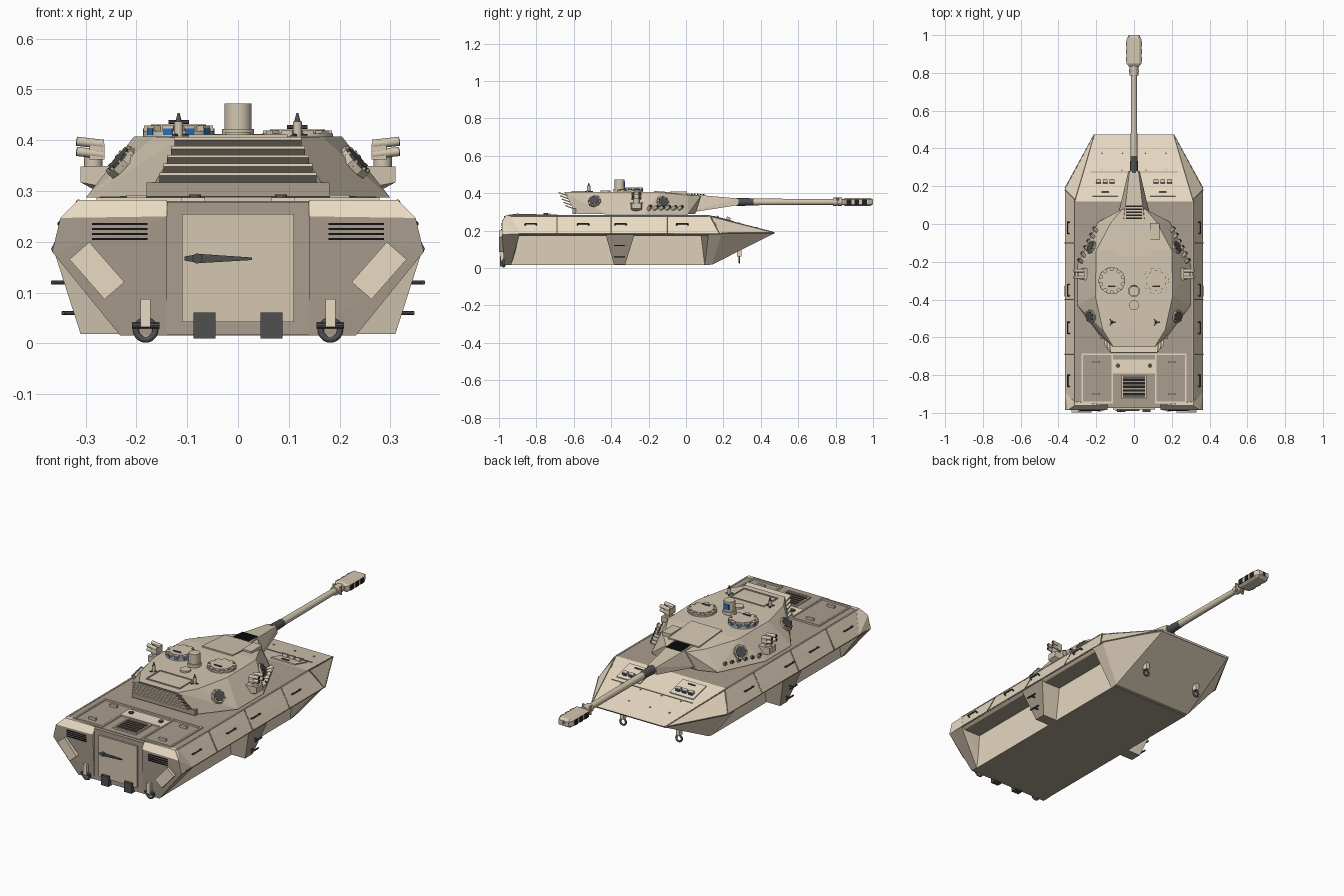
import bpy, bmesh, math
from mathutils import Vector, Matrix
from mathutils.bvhtree import BVHTree

if "Cube" in bpy.data.objects:
    bpy.data.objects.remove(bpy.data.objects["Cube"])

def material(name, r, g, b):
    m = bpy.data.materials.new(name)
    m.diffuse_color = (r, g, b, 1)
    m.use_nodes = True
    m.node_tree.nodes["Principled BSDF"].inputs["Base Color"].default_value = m.diffuse_color
    return m

LIGHT = material("light_tan", .82, .71, .55)
TAN = material("tan", .66, .57, .44)
DARK = material("brown", .40, .34, .27)
STEEL = material("steel", .08, .08, .08)
BLACK = material("black", .015, .015, .015)
BLUE = material("blue_glass", .02, .16, .5)

def finish(name, bm, *mats):
    bmesh.ops.recalc_face_normals(bm, faces=bm.faces)
    me = bpy.data.meshes.new(name)
    bm.to_mesh(me)
    bm.free()
    for m in mats:
        me.materials.append(m)
    ob = bpy.data.objects.new(name, me)
    bpy.context.collection.objects.link(ob)
    return ob

def solid(name, pts, mat, mirror=False, dark=None):
    """Convex faceted block; dark(normal) picks the brown faces."""
    bm = bmesh.new()
    pts = [Vector(p) for p in pts]
    if mirror:
        pts += [Vector((-p.x, p.y, p.z)) for p in pts]
    for p in pts:
        bm.verts.new(p)
    res = bmesh.ops.convex_hull(bm, input=bm.verts)
    loose = [v for v in bm.verts if not v.link_faces]
    bmesh.ops.delete(bm, geom=loose, context='VERTS')
    bmesh.ops.recalc_face_normals(bm, faces=bm.faces)
    bmesh.ops.dissolve_limit(bm, angle_limit=.01, verts=bm.verts, edges=bm.edges)
    bm.normal_update()
    for f in bm.faces:
        f.material_index = int(bool(dark and dark(f.normal)))
    return finish(name, bm, mat, DARK)

def box(name, loc, size, mat, rot=None):
    bm = bmesh.new()
    m = rot.to_matrix().to_4x4() if rot else Matrix()
    bmesh.ops.create_cube(bm, size=1, matrix=Matrix.Translation(loc) @ m @ Matrix.Diagonal((*size, 1)))
    return finish(name, bm, mat)

def rod(name, a, b, r, mat, n=16, r2=None):
    a, b = Vector(a), Vector(b)
    d = b - a
    bm = bmesh.new()
    bmesh.ops.create_cone(bm, cap_ends=True, segments=n, radius1=r, radius2=r if r2 is None else r2, depth=d.length,
                          matrix=Matrix.Translation((a + b) / 2) @ d.to_track_quat('Z', 'Y').to_matrix().to_4x4())
    for f in bm.faces:
        f.smooth = n > 8 and len(f.verts) == 4
    return finish(name, bm, mat)

def ring(name, loc, R, r, mat, rot=(0, 0, 0)):
    bpy.ops.mesh.primitive_torus_add(location=loc, rotation=rot, major_radius=R, minor_radius=r, major_segments=20, minor_segments=8)
    ob = bpy.context.object
    ob.name = name
    ob.data.materials.append(mat)
    bpy.ops.object.shade_smooth()

def frame(name, x0, x1, y0, y1, z, mat, t=.008):
    for x in (x0, x1):
        box(name, (x, (y0 + y1) / 2, z), (t, abs(y1 - y0) + t, .008), mat)
    for y in (y0, y1):
        box(name, ((x0 + x1) / 2, y, z), (abs(x1 - x0), t, .008), mat)

# Hull: upper sponson body, lower tub, nose
paint = lambda n: n.z > .99 or n.z < -.9 or n.y < -.9
upper = solid("upper_hull", [(.315, -.955, .28), (.365, -.955, .182), (.345, -.955, .172), (.315, .12, .28), (.365, .19, .187),
              (.345, .18, .172), (.21, .475, .19), (.21, .47, .182)], LIGHT, True, paint)
solid("lower_tub", [(.25, -.955, .178), (.23, -.955, .015), (.25, .14, .178), (.23, .12, .015)], LIGHT, True, paint)
solid("bow", [(.23, .10, .015), (.23, .14, .018), (.25, .08, .178), (.364, .12, .18), (.364, .19, .186), (.21, .47, .184)], LIGHT, True, paint)

# Turret shell
turret = solid("turret", [(.11, -.65, .405), (.165, -.56, .407), (.205, -.38, .407), (.2, -.14, .405), (.12, .01, .39), (.06, .08, .385),
               (.18, -.59, .29), (.3, -.43, .287), (.3, -.22, .287), (.19, .01, .287), (.1, .05, .29)], TAN, True)
trees = {}
for ob in (turret, upper):
    bm = bmesh.new()
    bm.from_mesh(ob.data)
    trees[ob.name] = BVHTree.FromBMesh(bm)
    bm.free()

def on(part, p):
    loc, n, _, _ = trees[part.name].find_nearest(Vector(p))
    return loc, n

for s in (-1, 1):
    def S(pts):
        return [(s * x, y, z) for x, y, z in pts]
    # Rear corners, wheel-well end wedges and mid pods
    solid("rear_corner", S([(.14, -.962, .282), (.315, -.962, .282), (.14, -.985, .25), (.35, -.985, .247), (.366, -.985, .18), (.232, -.972, .015),
          (.14, -.972, .015), (.14, -.93, .015), (.366, -.89, .18), (.315, -.94, .282), (.232, -.935, .015), (.2, -.89, .18)]), LIGHT,
          dark=lambda n: n.y < -.9 or n.z < -.4)
    solid("mid_pod", S([(.362, -.43, .18), (.362, -.275, .18), (.31, -.385, .018), (.31, -.325, .018), (.2, -.43, .18), (.2, -.275, .18),
          (.2, -.385, .018), (.2, -.325, .018)]), LIGHT, dark=lambda n: abs(n.x) > .8 or n.z < -.9)
    for z, x in ((.12, .345), (.06, .325)):
        rod("pod_step", (s * (x - .01), -.355, z), (s * (x + .022), -.355, z), .004, STEEL, 8)
        box("pod_step_bar", (s * (x + .02), -.355, z), (.006, .06, .006), STEEL)
    # Rear plate fittings
    lamp = box("rear_flap", (s * .278, -.988, .143), (.052, .022, .105), LIGHT)
    lamp.data.transform(Matrix.Translation((s * .278, -.988, .143)) @ Matrix.Rotation(s * .72, 4, 'Y') @ Matrix.Translation((-s * .278, .988, -.143)))
    for i in range(4):
        box("rear_vent_slot", (s * .233, -.986, .205 + i * .01), (.11, .006, .004), BLACK)
    box("tow_lug", (s * .182, -.982, .06), (.02, .02, .055), LIGHT)
    ring("rear_shackle", (s * .182, -.975, .026), .019, .006, STEEL, (math.pi / 2, 0, 0))
    rod("shackle_pin", (s * .182 - .027, -.982, .035), (s * .182 + .027, -.982, .035), .006, STEEL, 8)
    box("door_hinge", (s * .066, -.98, .035), (.043, .03, .052), STEEL)
    # Bow hooks
    box("bow_lug", (s * .16, .285, .08), (.02, .025, .035), LIGHT)
    ring("bow_shackle", (s * .16, .285, .045), .016, .005, STEEL, (math.pi / 2, 0, 0))
    # Side seams, ridge trim and grab handles
    for y in (-.69, -.4, -.1, .13):
        rod("panel_seam", (s * .315, y, .279), (s * .365, y + (.05 if y > .1 else 0), .184), .004, DARK, 6)
    rod("side_ridge", (s * .363, -.95, .182), (s * .363, .19, .184), .004, DARK, 6)
    rod("deck_edge", (s * .314, -.95, .279), (s * .314, .12, .279), .005, TAN, 6)
    for a in ((.314, .12, .279), (.364, .19, .186)):
        rod("bow_edge", (s * a[0], a[1], a[2]), (s * .21, .472, .188), .004, DARK, 6)
    for y in (-.83, -.55, -.35, -.02):
        loc, n = on(upper, (s * .36, y, .24))
        rod("side_handle", loc + n * .012 + Vector((0, -.03, 0)), loc + n * .012 + Vector((0, .03, 0)), .004, STEEL, 6)
        for d in (-.03, .03):
            rod("handle_post", loc + Vector((0, d, 0)), loc + n * .014 + Vector((0, d, 0)), .004, STEEL, 6)
    # Crew hatches on the glacis
    slope = Vector((0, .09, .35)).to_track_quat('Z', 'Y')
    tilt = Matrix.Rotation(-math.atan2(.09, .35), 3, 'X').to_quaternion()
    box("glacis_hatch", (s * .152, .2, .261), (.135, .11, .008), LIGHT, tilt)
    for i in (-1, 0, 1):
        box("driver_periscope", (s * .152 + i * .036, .225, .263), (.026, .018, .02), TAN, tilt)
        box("periscope_glass", (s * .152 + i * .036, .235, .262), (.02, .004, .012), BLUE, tilt)
    rod("hatch_handle", (s * .152 - .02, .17, .276), (s * .152 + .02, .17, .276), .004, STEEL, 6)
    # Engine deck panels
    frame("engine_panel_frame", s * .115, s * .275, -.945, -.69, .283, LIGHT)
    rod("filler_cap", (s * .085, -.75, .285), (s * .085, -.75, .293), .012, STEEL, 12)
    for y in (-.9, -.73):
        box("deck_latch", (s * .2, y, .286), (.04, .012, .012), TAN)
    # Turret side ports
    for p in ((.235, -.49, .362), (.232, -.12, .355)):
        loc, n = on(turret, (s * p[0], p[1], p[2]))
        rod("port_rim", loc - n * .005, loc + n * .01, .036, TAN, 8)
        rod("port_cover", loc + n * .005, loc + n * .014, .028, STEEL, 8)
        u = n.orthogonal().normalized()
        for k in range(8):
            b = loc + Matrix.Rotation(k * math.pi / 4, 3, n) @ u * .03
            rod("port_bolt", b, b + n * .015, .004, TAN, 6)
    # Smoke discharger row
    for i in range(6):
        loc, n = on(turret, (s * (.285 - i * .016), -.2 + i * .033, .32))
        d = (n + Vector((0, .6, .2))).normalized()
        rod("smoke_tube", loc - n * .005, loc + d * .028, .010, TAN, 10)
        rod("smoke_bore", loc + d * .02, loc + d * .029, .007, BLACK, 10)
    # Side launcher mount
    solid("launcher_bracket", S([(.22, y, z) for y in (-.3, -.23) for z in (.30, .35)] + [(.31, y, z) for y in (-.29, -.24) for z in (.317, .348)]
          + [(.275, -.27, .298)]), TAN)
    rod("launcher_post", (s * .285, -.265, .345), (s * .285, -.265, .37), .018, TAN, 12)
    box("launcher_block", (s * .278, -.265, .378), (.03, .05, .032), TAN)
    for y in (-.283, -.247):
        for z in (.372, .392):
            rod("launcher_tube", (s * .265, y, z), (s * .318, y, z + .006), .009, TAN, 10)
            rod("launcher_bore", (s * .31, y, z + .005), (s * .319, y, z + .006), .006, BLACK, 10)
    # Roof hatches; the left one is a raised vision cupola
    h = .014 if s < 0 else .004
    c = Vector((s * .117, -.3, .405))
    rod("hatch_ring", c, c + Vector((0, 0, .006 + h / 2)), .07, TAN, 24)
    rod("hatch_lid", c, c + Vector((0, 0, .012 + h)), .054, TAN, 24)
    for k in range(10):
        a = k * math.pi / 5
        q = Matrix.Rotation(a, 3, 'Z').to_quaternion()
        o = Vector((math.cos(a), math.sin(a), 0))
        box("hatch_periscope", c + o * .06 + Vector((0, 0, .004 + h / 2)), (.016, .022, .012 + h), TAN, q)
        if s < 0:
            box("vision_glass", c + o * .069 + Vector((0, 0, .012)), (.003, .019, .013), BLUE, q)
    rod("hatch_grip", c + Vector((-.02, -.03, .017 + h)), c + Vector((.02, -.03, .017 + h)), .004, STEEL, 6)
    # Antenna stubs
    rod("antenna_base", (s * .117, -.52, .405), (s * .117, -.52, .437), .009, TAN, 12)
    rod("antenna_tip", (s * .117, -.52, .437), (s * .117, -.52, .454), .006, STEEL, 12, .002)
    for k in range(3):
        a = k * 2.1
        rod("antenna_foot", (s * .117, -.52, .41), (s * .117 + .02 * math.cos(a), -.52 + .02 * math.sin(a), .408), .004, STEEL, 6)
    # Bolts along glacis
    for y in (.3, .4):
        for x in (.06, .17):
            loc, n = on(upper, (s * x, y, .3))
            rod("glacis_bolt", loc, loc + n * .004, .005, TAN, 8)

# Rear door
box("door_frame", (0, -.963, .147), (.28, .02, .262), DARK)
box("rear_door", (0, -.972, .148), (.22, .02, .213), TAN)
solid("door_handle", [(-.105, -.99, .163), (-.105, -.99, .171), (-.075, -.99, .158), (-.075, -.99, .176), (.028, -.99, .164), (.028, -.99, .169),
      (-.075, -.98, .167), (.028, -.98, .167)], STEEL)
rod("door_handle_hub", (-.08, -.975, .167), (-.08, -.995, .167), .01, STEEL, 12)

# Engine deck centre and glacis seam
box("deck_cross_plate", (0, -.755, .283), (.23, .075, .008), LIGHT)
box("deck_bar", (0, -.69, .283), (.55, .008, .008), LIGHT)
box("exhaust_pan", (0, -.863, .28), (.125, .12, .008), BLACK)
frame("exhaust_frame", -.062, .062, -.923, -.803, .284, TAN)
for i in range(6):
    box("exhaust_louvre", (0, -.91 + i * .019, .285), (.115, .006, .006), DARK)
box("glacis_seam", (0, .275, .241), (.46, .005, .004), DARK, tilt)

# Turret bustle slats, roof panels, sensors
box("bustle_base", (0, -.598, .303), (.36, .02, .028), DARK)
for i, w in enumerate((.155, .147, .14, .132, .125)):
    z = .325 + i * .0175
    y = -.59 - .06 * (z - .29) / .115
    box("bustle_slat", (0, y - .014, z), (2 * w, .05, .006), TAN, Matrix.Rotation(-.35, 3, 'X').to_quaternion())
frame("rear_roof_panel", -.095, .095, -.61, -.5, .407, TAN, .005)
solid("front_roof_panel", [(.088, -.17, .412), (.088, .02, .397), (.088, -.17, .40), (.088, .02, .385)], TAN, True)
box("sight_box", (.11, -.04, .4), (.05, .09, .018), TAN)
rod("sensor_base", (0, -.355, .405), (0, -.355, .422), .032, TAN, 20)
rod("sensor_head", (0, -.355, .42), (0, -.355, .472), .027, TAN, 20)
box("sensor_glass", (0, -.33, .447), (.03, .008, .028), BLUE)
rod("roof_vent", (0, -.43, .405), (0, -.43, .415), .026, TAN, 20)

# Mantlet and gun
solid("mantlet", [(.1, -.02, .29), (.06, -.02, .394), (.065, .06, .31), (.05, .06, .391), (.03, .28, .336), (.024, .28, .371), (.03, .25, .334)], TAN, True)
for i in range(5):
    y = .03 + i * .016
    box("mantlet_grille", (0, y, .3945 - max(0, y - .06) * .09), (.085, .009, .006), BLACK)
Z = .353
rod("barrel_sleeve", (0, .27, Z), (0, .36, Z), .022, STEEL, 20, .019)
rod("barrel", (0, .35, Z), (0, .85, Z), .018, TAN, 20, .015)
rod("barrel_collar", (0, .785, Z), (0, .835, Z), .023, TAN, 12)
for x in (-.02, .02):
    rod("collar_bolt", (x, .81, Z - .022), (x, .81, Z + .022), .007, TAN, 8)
solid("muzzle_brake", [(x, y, Z + k * z) for k in (-1, 1) for x, y, z in ((.041, .85, .013), (.027, .85, .022), (.041, .975, .013), (.027, .985, .022),
      (.028, .835, .012), (.028, 1, .012))], TAN, True)
rod("muzzle_bore", (0, .97, Z), (0, 1.0, Z), .0115, BLACK, 16)
for s in (-1, 1):
    for y in (.872, .913, .954):
        box("muzzle_port", (s * .037, y, Z), (.012, .026, .028), BLACK)
